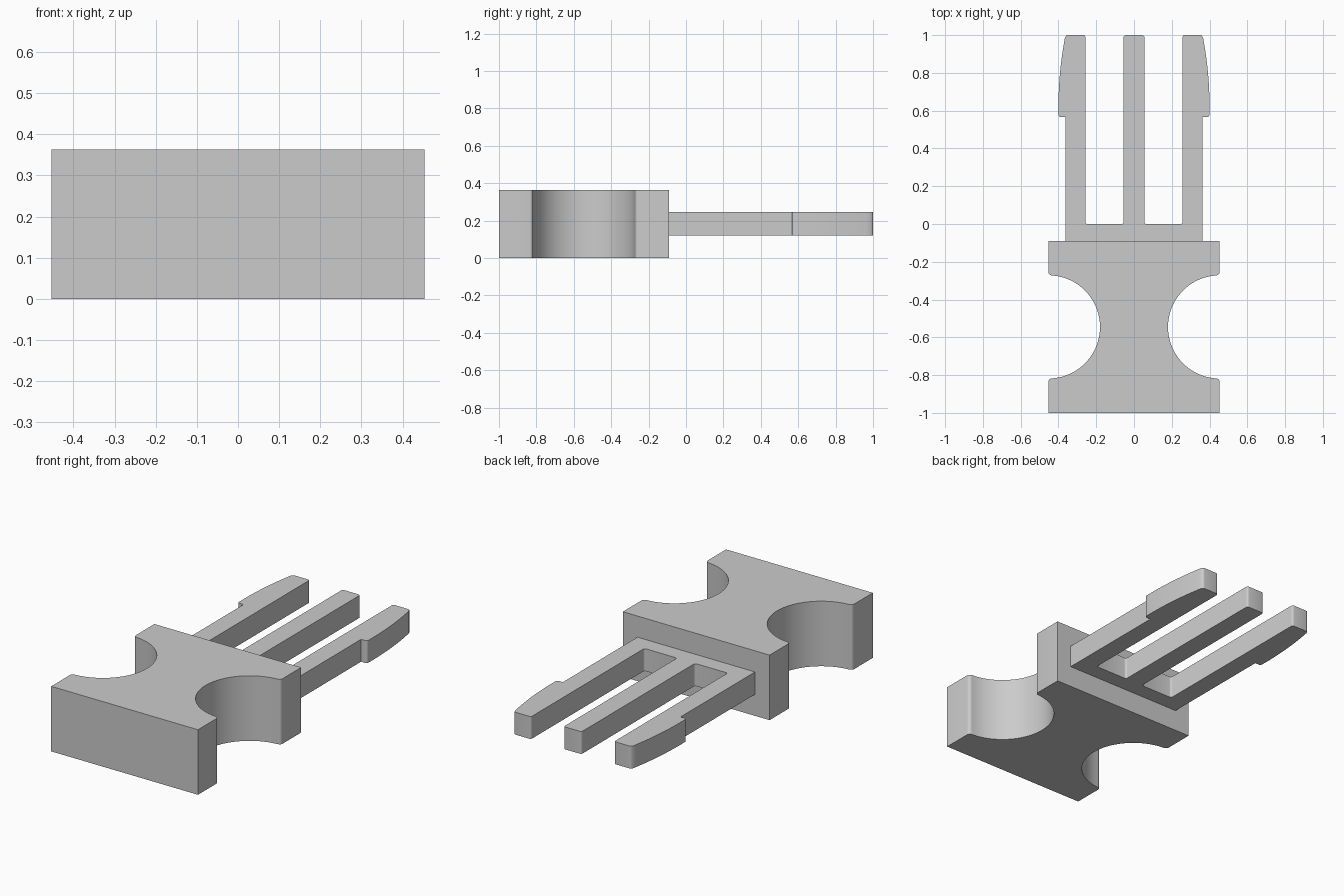
import bpy, bmesh
from math import sin, cos, asin, radians, degrees

cube = bpy.data.objects.get("Cube")
if cube:
    bpy.data.objects.remove(cube, do_unlink=True)

grey = bpy.data.materials.new("grey plastic")
grey.use_nodes = True
grey.diffuse_color = (0.6, 0.6, 0.6, 1)
grey.node_tree.nodes["Principled BSDF"].inputs["Base Color"].default_value = (0.6, 0.6, 0.6, 1)


def arc(cx, cy, r, start, end, steps):
    """Points along an arc, angles in degrees."""
    angles = [radians(start + (end - start) * i / steps) for i in range(steps + 1)]
    return [(cx + r * cos(a), cy + r * sin(a)) for a in angles]


def prism(name, half, bottom, top):
    """Mirror a right-hand outline across x = 0 and extrude it upwards."""
    outline = half + [(-x, y) for x, y in reversed(half) if x > 0]
    bm = bmesh.new()
    face = bm.faces.new([bm.verts.new((x, y, bottom)) for x, y in outline])
    new = bmesh.ops.extrude_face_region(bm, geom=[face])["geom"]
    verts = [v for v in new if isinstance(v, bmesh.types.BMVert)]
    bmesh.ops.translate(bm, verts=verts, vec=(0, 0, top - bottom))
    bmesh.ops.recalc_face_normals(bm, faces=bm.faces)
    mesh = bpy.data.meshes.new(name)
    bm.to_mesh(mesh)
    bm.free()
    mesh.materials.append(grey)
    obj = bpy.data.objects.new(name, mesh)
    bpy.context.collection.objects.link(obj)
    bpy.ops.object.select_all(action="DESELECT")
    obj.select_set(True)
    bpy.context.view_layer.objects.active = obj
    bpy.ops.object.shade_smooth_by_angle(angle=radians(30))
    return obj


# Grip block with a round finger scoop in each side
W, MID, R, F = 0.453, -0.545, 0.273, 0.018
lip = degrees(asin(F / R))
grip = [(W, -1)]
grip += arc(W - F, MID - R - F, F, 0, 90, 5)
grip += arc(W, MID, R, 270 - lip, 90 + lip, 48)
grip += arc(W - F, MID + R + F, F, -90, 0, 5)
grip += [(W, -0.09)]
prism("grip_block", grip, 0, 0.363)

# Three-pronged clip with barbed outer prongs
OUT, INNER, CORE, BARB, C = 0.363, 0.257, 0.055, 0.4, 0.012
START, RISE = 0.62, 0.38
bow = (RISE ** 2 + (BARB - OUT) ** 2) / (2 * (BARB - OUT))
clip = [(OUT, -0.1), (OUT, 0.567)]
clip += arc(BARB - C, 0.567 + C, C, -90, 0, 4)
clip += arc(BARB - bow, START, bow, 0, degrees(asin((RISE - C) / bow)), 16)
clip += arc(OUT - C, 1 - C, C, 20, 90, 4)
clip += arc(INNER + C, 1 - C, C, 90, 180, 4)
clip += arc(INNER - C, C, C, 0, -90, 4)
clip += arc(CORE + C, C, C, -90, -180, 4)
clip += arc(CORE - C, 1 - C, C, 0, 90, 4)
prism("prong_clip", clip, 0.12, 0.245)
